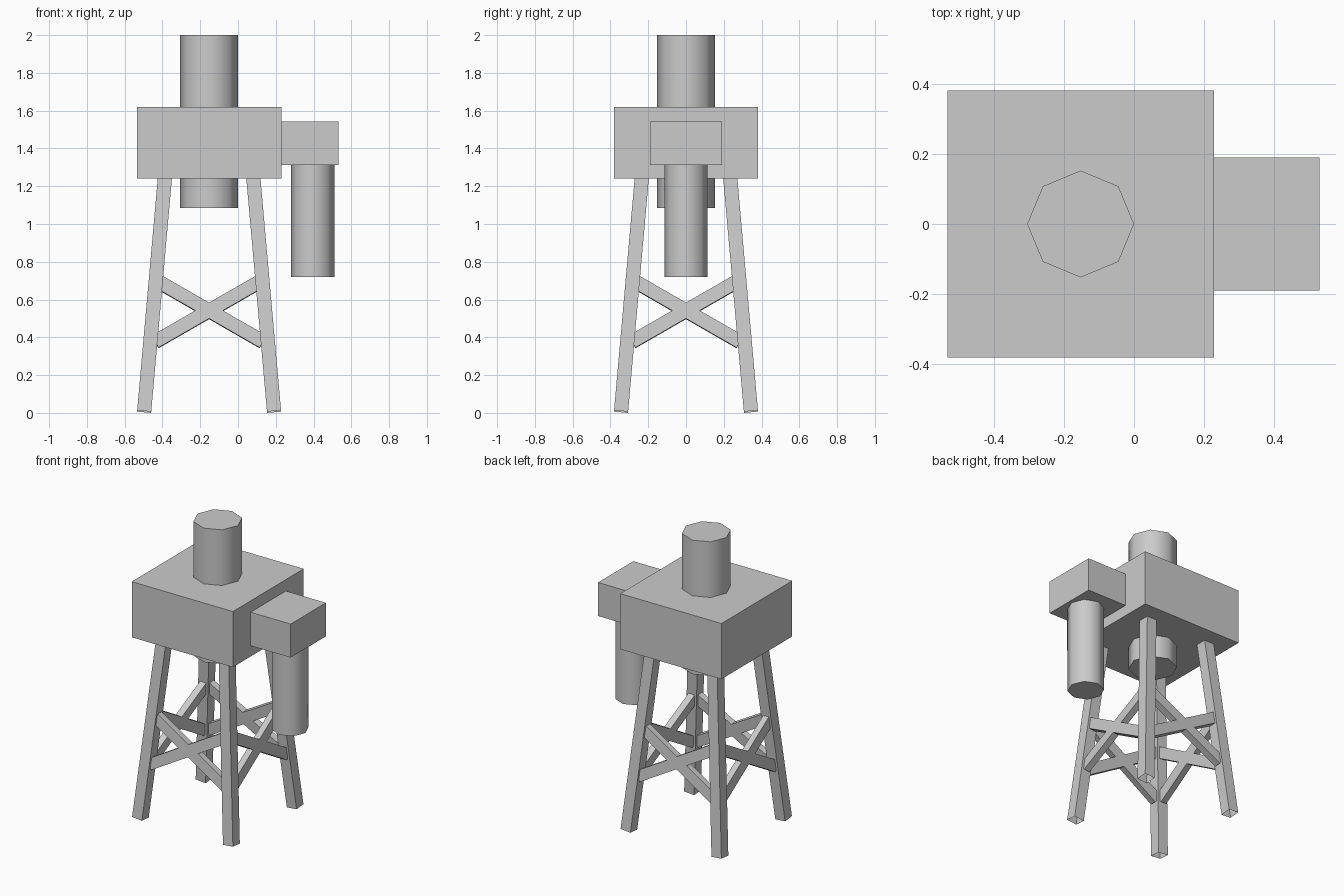
import bpy, bmesh, math
from mathutils import Matrix, Vector

if "Cube" in bpy.data.objects:
    bpy.data.objects.remove(bpy.data.objects["Cube"])

CX = -0.153                 # tower axis in x
LEAN = 0.11 / 1.24          # inward slope of the legs


def finish(bm, name, smooth=False):
    bmesh.ops.recalc_face_normals(bm, faces=bm.faces)
    me = bpy.data.meshes.new(name)
    bm.to_mesh(me)
    bm.free()
    ob = bpy.data.objects.new(name, me)
    bpy.context.collection.objects.link(ob)
    if smooth:
        bpy.ops.object.select_all(action='DESELECT')
        ob.select_set(True)
        bpy.context.view_layer.objects.active = ob
        bpy.ops.object.shade_smooth_by_angle(angle=math.radians(60))
    return ob


def box(name, lo, hi):
    lo, hi = Vector(lo), Vector(hi)
    bm = bmesh.new()
    bmesh.ops.create_cube(bm, size=1, matrix=Matrix.Translation((lo + hi) / 2)
                          @ Matrix.Diagonal((*(hi - lo), 1)))
    return finish(bm, name)


def pipe(name, x, r, z0, z1):
    bm = bmesh.new()
    bmesh.ops.create_cone(bm, cap_ends=True, segments=8, radius1=r, radius2=r,
                          depth=z1 - z0,
                          matrix=Matrix.Translation((x, 0, (z0 + z1) / 2)))
    return finish(bm, name, True)


# Main body and side housing
box("main_body", (-0.535, -0.382, 1.24), (0.229, 0.382, 1.62))
box("side_housing", (0.22, -0.19, 1.313), (0.531, 0.19, 1.542))

# Vertical pipes
pipe("main_pipe", CX, 0.153, 1.085, 2.0)
pipe("side_pipe", 0.395, 0.115, 0.72, 1.33)


# Splayed legs, cut square to their axis, open at the foot
def leg(name, sx, sy):
    bm = bmesh.new()
    bmesh.ops.create_cube(bm, size=2)
    foot = [f for f in bm.faces if f.normal.z < -0.5]
    bmesh.ops.delete(bm, geom=foot, context='FACES_ONLY')
    for v in bm.verts:
        ox, oy, top = v.co.x, v.co.y, v.co.z > 0
        z = (1.255 if top else 0.0067) + 0.00335 * (ox + oy)
        v.co = (CX + sx * (0.3445 - LEAN * z + 0.0375 * ox),
                sy * (0.3445 - LEAN * z + 0.0375 * oy), z)
    return finish(bm, name)


for sx, sn in ((-1, "left"), (1, "right")):
    for sy, yn in ((-1, "front"), (1, "back")):
        leg(f"{yn}_{sn}_leg", sx, sy)

# Crossed braces on all four sides, leaning with the legs
for k, side in enumerate(("front", "right", "back", "left")):
    for s, way in ((1, "rising"), (-1, "falling")):
        bm = bmesh.new()
        m = (Matrix.Translation((CX, 0, 0)) @ Matrix.Rotation(k * math.pi / 2, 4, 'Z')
             @ Matrix.Translation((0, -0.297, 0.54))
             @ Matrix.Rotation(-math.atan(LEAN), 4, 'X')
             @ Matrix.Rotation(-s * math.radians(30), 4, 'Y')
             @ Matrix.Diagonal((0.66, 0.045, 0.073, 1)))
        bmesh.ops.create_cube(bm, size=1, matrix=m)
        finish(bm, f"{side}_{way}_brace")
